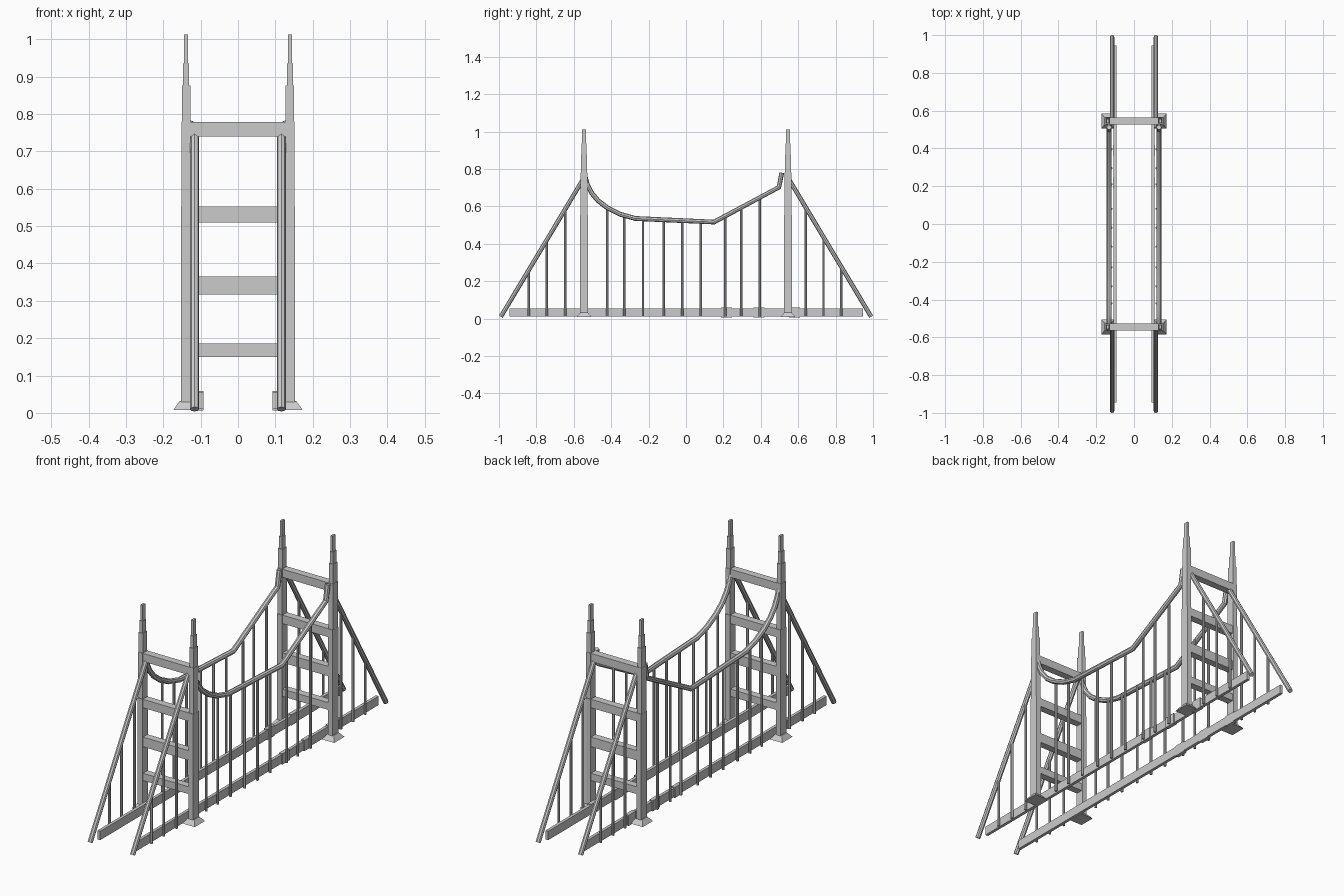
import bpy, bmesh
from mathutils import Vector

if "Cube" in bpy.data.objects:
    bpy.data.objects.remove(bpy.data.objects["Cube"])

TOWER_Y = 0.545
SIDE = {-1: "left", 1: "right"}


def finish(bm, name):
    bmesh.ops.recalc_face_normals(bm, faces=bm.faces[:])
    me = bpy.data.meshes.new(name)
    bm.to_mesh(me)
    bm.free()
    ob = bpy.data.objects.new(name, me)
    bpy.context.collection.objects.link(ob)
    return ob


def add_block(bm, x, y, z0, z1, wx, wy, top=1.0):
    """Box from z0 to z1, optionally tapering towards the top."""
    geo = bmesh.ops.create_cube(bm, size=1)["verts"]
    for v in geo:
        k = top if v.co.z > 0 else 1.0
        v.co = Vector((x + v.co.x * wx * k, y + v.co.y * wy * k, z1 if v.co.z > 0 else z0))


def tube(name, pts, radius):
    cu = bpy.data.curves.new(name, "CURVE")
    cu.dimensions = "3D"
    cu.bevel_depth = radius
    cu.bevel_resolution = 2
    cu.use_fill_caps = True
    sp = cu.splines.new("POLY")
    sp.points.add(len(pts) - 1)
    for p, co in zip(sp.points, pts):
        p.co = (*co, 1)
    ob = bpy.data.objects.new(name, cu)
    bpy.context.collection.objects.link(ob)
    bpy.ops.object.select_all(action="DESELECT")
    bpy.context.view_layer.objects.active = ob
    ob.select_set(True)
    bpy.ops.object.convert(target="MESH")
    bpy.ops.object.shade_smooth_by_angle()


def height(path, y):
    """Cable height at y along a (y, z) path."""
    for (y0, z0), (y1, z1) in zip(path, path[1:]):
        if y0 <= y <= y1:
            return z0 + (z1 - z0) * (y - y0) / (y1 - y0)


# Cable profiles in (y, z)
MAIN = [(-0.54, 0.76), (-0.527, 0.715), (-0.505, 0.672), (-0.47, 0.63), (-0.42, 0.592),
        (-0.35, 0.557), (-0.27, 0.535), (0.15, 0.516), (0.497, 0.702), (0.512, 0.78)]
FRONT = [(-0.99, 0.010), (-0.55, 0.745)]
BACK = [(0.55, 0.745), (0.99, 0.010)]
HANGERS = [(FRONT, 0.115, (-0.84, -0.745, -0.645)),
           (MAIN, 0.12, (-0.42, -0.33, -0.23, -0.12, -0.02, 0.08, 0.21, 0.295, 0.395)),
           (BACK, 0.115, (0.64, 0.735, 0.83))]

for end, y in (("front", -TOWER_Y), ("back", TOWER_Y)):
    # Stepped tower legs on flared feet
    for s in SIDE:
        bm = bmesh.new()
        for z0, z1, wx, wy in ((0.02, 0.553, 0.026, 0.044), (0.553, 0.78, 0.025, 0.038),
                               (0.78, 0.876, 0.023, 0.034), (0.876, 0.935, 0.017, 0.028),
                               (0.935, 1.012, 0.011, 0.022)):
            add_block(bm, s * 0.139, y, z0, z1, wx, wy)
        finish(bm, f"{end}_{SIDE[s]}_tower_leg")
        bm = bmesh.new()
        add_block(bm, s * 0.139, y, 0.008, 0.032, 0.068, 0.08, 0.5)
        finish(bm, f"{end}_{SIDE[s]}_tower_foot")
    # Cross beams between the legs
    bm = bmesh.new()
    for z0, z1 in ((0.15, 0.186), (0.317, 0.365), (0.51, 0.552), (0.739, 0.779)):
        add_block(bm, 0, y, z0, z1, 0.26, 0.036)
    finish(bm, f"{end}_tower_cross_beams")

for s, side in SIDE.items():
    # Deck girder with joint blocks
    bm = bmesh.new()
    add_block(bm, s * 0.1, 0, 0.01, 0.054, 0.015, 1.89)
    finish(bm, f"{side}_deck_girder")
    bm = bmesh.new()
    for y in (0.217, 0.39, 0.58):
        add_block(bm, s * 0.102, y, 0.006, 0.059, 0.019, 0.058)
    finish(bm, f"{side}_girder_joints")
    # Cables
    tube(f"{side}_main_cable", [(s * 0.132, y, z) for y, z in MAIN], 0.013)
    tube(f"{side}_front_stay_cable", [(s * 0.116, y, z) for y, z in FRONT], 0.012)
    tube(f"{side}_back_stay_cable", [(s * 0.116, y, z) for y, z in BACK], 0.012)
    # Hangers
    for path, x, ys in HANGERS:
        for i, y in enumerate(ys):
            part = {-0.84: "front", -0.42: "middle", 0.64: "back"}[ys[0]]
            tube(f"{side}_{part}_hanger_{i + 1}",
                 [(s * x, y, 0.01), (s * x, y, height(path, y))], 0.0065)
